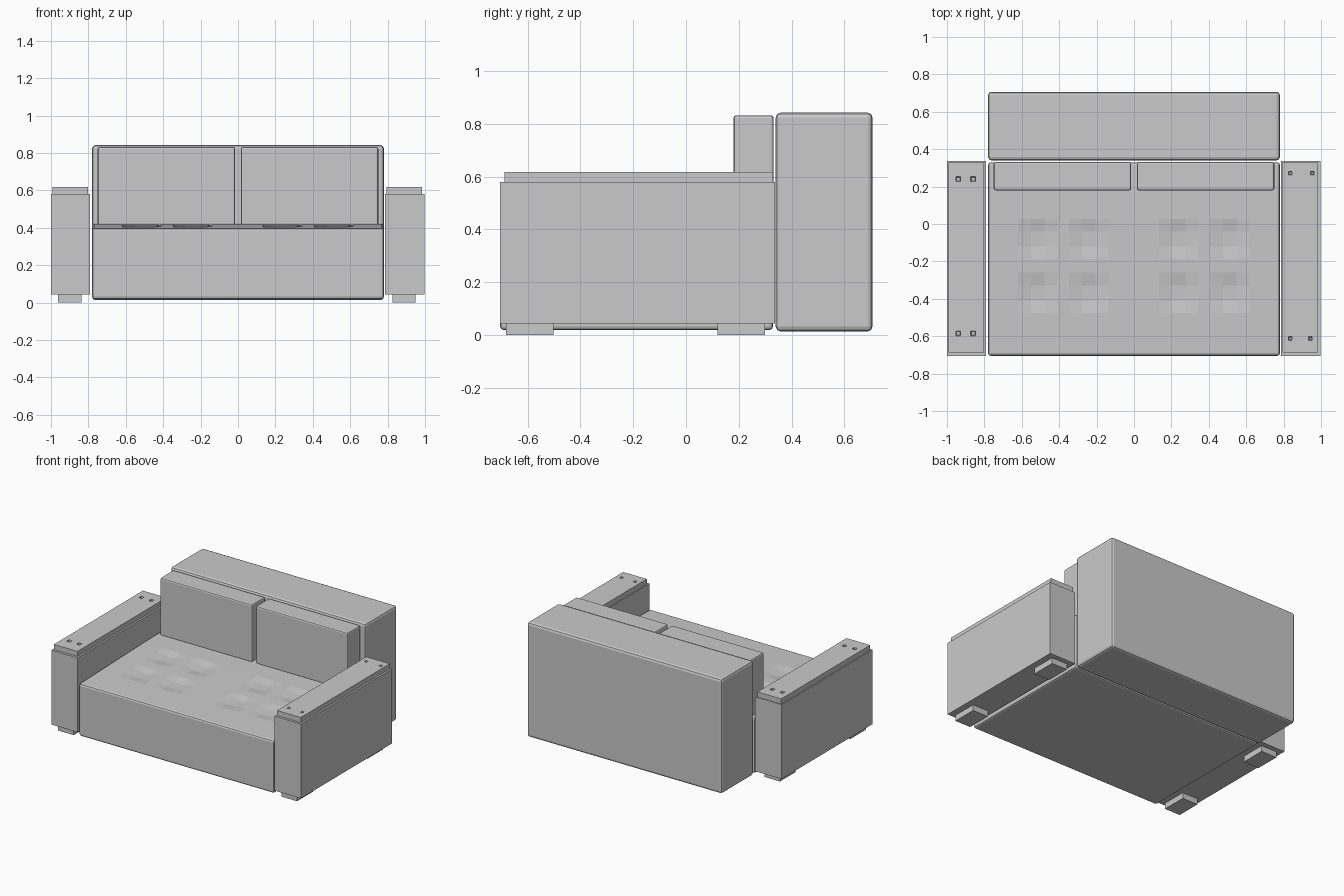
import bpy
import bmesh

if "Cube" in bpy.data.objects:
    bpy.data.objects.remove(bpy.data.objects["Cube"])

grey = bpy.data.materials.new("light grey")
grey.diffuse_color = (0.59, 0.59, 0.59, 1)
grey.use_nodes = True
grey.node_tree.nodes["Principled BSDF"].inputs["Base Color"].default_value = grey.diffuse_color


def finish(bm, name, bevel):
    bmesh.ops.recalc_face_normals(bm, faces=bm.faces[:])
    me = bpy.data.meshes.new(name)
    bm.to_mesh(me)
    bm.free()
    me.materials.append(grey)
    ob = bpy.data.objects.new(name, me)
    bpy.context.collection.objects.link(ob)
    if bevel:
        m = ob.modifiers.new("soft edges", "BEVEL")
        m.width = bevel
        m.segments = 2
        m.limit_method = "ANGLE"
    return ob


def box(name, x0, x1, y0, y1, z0, z1, bevel=0.0):
    bm = bmesh.new()
    bmesh.ops.create_cube(bm, size=1)
    for v in bm.verts:
        v.co = (x0 if v.co.x < 0 else x1,
                y0 if v.co.y < 0 else y1,
                z0 if v.co.z < 0 else z1)
    return finish(bm, name, bevel)


def pitted_slab(name, xr, yr, z0, top, pits, rim, depth, bevel=0.0):
    """Box whose top carries shallow pits (cx, cy, half width, half length)."""
    xs, ys = set(xr), set(yr)
    for cx, cy, hx, hy in pits:
        for s in (-1, 1):
            xs.update((round(cx + s * hx, 4), round(cx + s * (hx - rim), 4)))
            ys.update((round(cy + s * hy, 4), round(cy + s * (hy - rim), 4)))
    xs, ys = sorted(xs), sorted(ys)

    def height(x, y):
        low = any(abs(x - cx) < hx - rim / 2 and abs(y - cy) < hy - rim / 2
                  for cx, cy, hx, hy in pits)
        return top(y) - (depth if low else 0)

    bm = bmesh.new()
    grid = [[bm.verts.new((x, y, height(x, y))) for y in ys] for x in xs]
    for i in range(len(xs) - 1):
        for j in range(len(ys) - 1):
            bm.faces.new((grid[i][j], grid[i + 1][j],
                          grid[i + 1][j + 1], grid[i][j + 1]))
    # walls and underside
    border = [e for e in bm.edges if e.is_boundary]
    ext = bmesh.ops.extrude_edge_only(bm, edges=border)["geom"]
    for v in ext:
        if isinstance(v, bmesh.types.BMVert):
            v.co.z = z0
    bmesh.ops.holes_fill(bm, edges=[e for e in bm.edges if e.is_boundary], sides=0)
    return finish(bm, name, bevel)


# Seat with eight tufted hollows, rising slightly to the back
tufts = [(x, y, 0.105, 0.108) for x in (-0.515, -0.242, 0.238, 0.512)
         for y in (-0.08, -0.368)]
pitted_slab("seat", (-0.78, 0.78), (-0.705, 0.33), 0.018,
            lambda y: 0.398 + 0.024 * min(1, (y + 0.705) / 0.88),
            tufts, 0.068, 0.01, 0.014)

# Backrest and two back cushions
box("backrest", -0.78, 0.78, 0.34, 0.707, 0.013, 0.842, 0.018)
for side, x0 in (("left", -0.75), ("right", 0.015)):
    box(side + "_cushion", x0, x0 + 0.735, 0.18, 0.332, 0.413, 0.832, 0.01)

# Armrests: body, top board with small holes, two feet
holes = {"left": [(-0.94, 0.24), (-0.86, 0.24), (-0.94, -0.585), (-0.86, -0.585)],
         "right": [(0.835, 0.272), (0.953, 0.272), (0.835, -0.612), (0.943, -0.612)]}
for side, x in (("left", -1.0), ("right", 0.787)):
    box(side + "_armrest", x, x + 0.21, -0.705, 0.337, 0.042, 0.58)
    r = 0.013 if side == "left" else 0.01
    pitted_slab(side + "_arm_board", (x + 0.008, x + 0.197), (-0.688, 0.33),
                0.58, lambda y: 0.617,
                [(hx, hy, r, r) for hx, hy in holes[side]], 0.004, 0.02)
    for end, y in (("front", -0.682), ("back", 0.12)):
        box(side + "_" + end + "_foot", x + 0.038, x + 0.163, y, y + 0.18, 0, 0.043)
